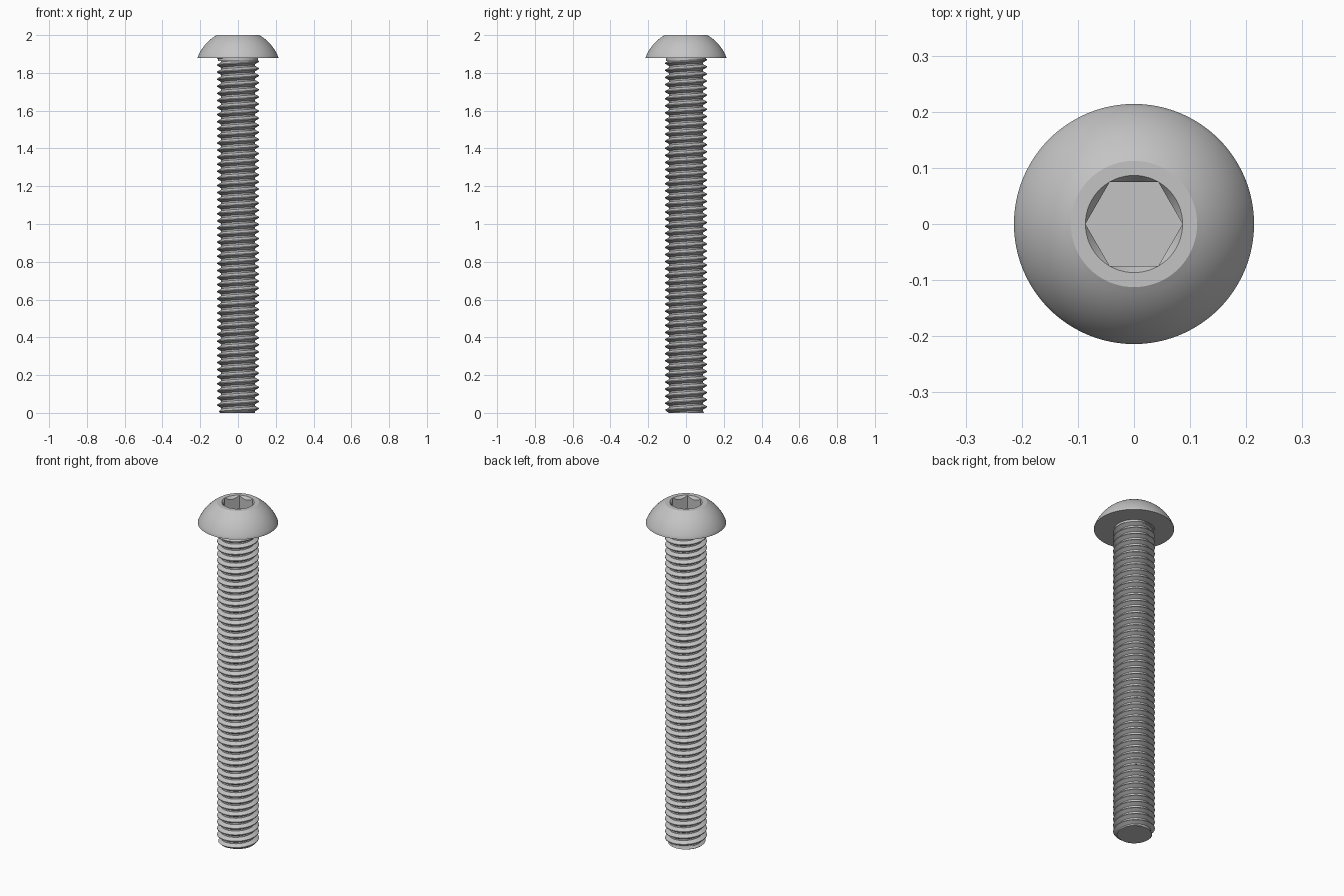
import bpy, bmesh, math

cube = bpy.data.objects.get("Cube")
if cube:
    bpy.data.objects.remove(cube)

TAU = 2 * math.pi
HEAD_Z, TOP = 1.878, 2.0          # underside and top of the head
HEAD_R, FLAT_R = 0.214, 0.1125    # head rim and flat top ring
FLAT_HALF = 0.075                 # half the hex socket across its flats
CORNER_R = FLAT_HALF / math.cos(math.pi / 6)
PITCH, CREST_R, ROOT_R = 0.0375, 0.111, 0.0895

steel = bpy.data.materials.new("steel_grey")
steel.use_nodes = True
colour = (0.55, 0.55, 0.55, 1)
steel.diffuse_color = colour
steel.node_tree.nodes["Principled BSDF"].inputs["Base Color"].default_value = colour


def finish(bm, name):
    bmesh.ops.recalc_face_normals(bm, faces=bm.faces)
    mesh = bpy.data.meshes.new(name)
    bm.to_mesh(mesh)
    bm.free()
    mesh.materials.append(steel)
    obj = bpy.data.objects.new(name, mesh)
    bpy.context.collection.objects.link(obj)
    bpy.ops.object.select_all(action="DESELECT")
    obj.select_set(True)
    bpy.context.view_layer.objects.active = obj
    bpy.ops.object.shade_smooth_by_angle(angle=math.radians(30))
    return obj


def lathe(name, rings, count=96):
    """Join rings, each a function of angle giving radius and height, and cap both ends."""
    bm = bmesh.new()
    loops = []
    for ring in rings:
        loop = []
        for i in range(count):
            a = TAU * i / count
            r, z = ring(a)
            loop.append(bm.verts.new((r * math.cos(a), r * math.sin(a), z)))
        loops.append(loop)
    for low, high in zip(loops, loops[1:]):
        for i in range(count):
            j = (i + 1) % count
            bm.faces.new((low[i], low[j], high[j], high[i]))
    bm.faces.new(loops[0])
    bm.faces.new(loops[-1])
    bmesh.ops.remove_doubles(bm, verts=bm.verts, dist=0.00005)
    return finish(bm, name)


def circle(r, z):
    return lambda a: (r, z)


def hex_radius(a):
    return FLAT_HALF / math.cos(a % (TAU / 6) - TAU / 12)


# Button head: rounded dome, flat top and hex socket with a conical lead-in
drop = TOP - HEAD_Z - 0.004
centre = (drop ** 2 + FLAT_R ** 2 - HEAD_R ** 2) / (2 * drop)
dome_r = math.hypot(HEAD_R, centre)
start = math.atan2(-centre, HEAD_R)
end = math.atan2(drop - centre, FLAT_R)
rings = [circle(HEAD_R, HEAD_Z)]
for k in range(13):
    t = start + (end - start) * k / 12
    rings.append(circle(dome_r * math.cos(t), HEAD_Z + 0.004 + centre + dome_r * math.sin(t)))
rings += [
    circle(CORNER_R, TOP),
    lambda a: (hex_radius(a), TOP - 1.4 * (CORNER_R - hex_radius(a))),
    lambda a: (hex_radius(a), TOP - 0.078),
]
lathe("button_head", rings)

# Plain neck under the head
lathe("neck", [circle(0.105, HEAD_Z - 0.016), circle(0.105, HEAD_Z + 0.002)], 48)

# Threaded shank: a tooth profile swept along a right-handed helix
STEPS = 48
profile = [(ROOT_R, 0), (ROOT_R, 0.22), (CREST_R, 0.55), (CREST_R, 0.67), (ROOT_R, 1)]
bm = bmesh.new()
previous = None
for k in range(int((HEAD_Z / PITCH + 4) * STEPS)):
    a = TAU * k / STEPS
    row = [bm.verts.new((r * math.cos(a), r * math.sin(a), PITCH * (k / STEPS - 2 + f)))
           for r, f in profile]
    if previous:
        for i in range(len(profile) - 1):
            bm.faces.new((previous[i], row[i], row[i + 1], previous[i + 1]))
    previous = row
bmesh.ops.remove_doubles(bm, verts=bm.verts, dist=0.0001)

# Trim the shank flat at both ends, chamfer the tip and close it
rims = []
for z, side in ((0, -1), (HEAD_Z, 1)):
    cut = bmesh.ops.bisect_plane(bm, geom=bm.verts[:] + bm.edges[:] + bm.faces[:], dist=0.00001,
                                 plane_co=(0, 0, z), plane_no=(0, 0, side), clear_outer=True)
    rims.append([e for e in cut["geom_cut"] if isinstance(e, bmesh.types.BMEdge)])
for v in bm.verts:
    r = math.hypot(v.co.x, v.co.y)
    limit = 0.095 + max(v.co.z, 0)
    if r > limit:
        v.co.x *= limit / r
        v.co.y *= limit / r
for rim in rims:
    bmesh.ops.triangle_fill(bm, edges=[e for e in rim if e.is_valid], use_beauty=True)
finish(bm, "threaded_shank")
